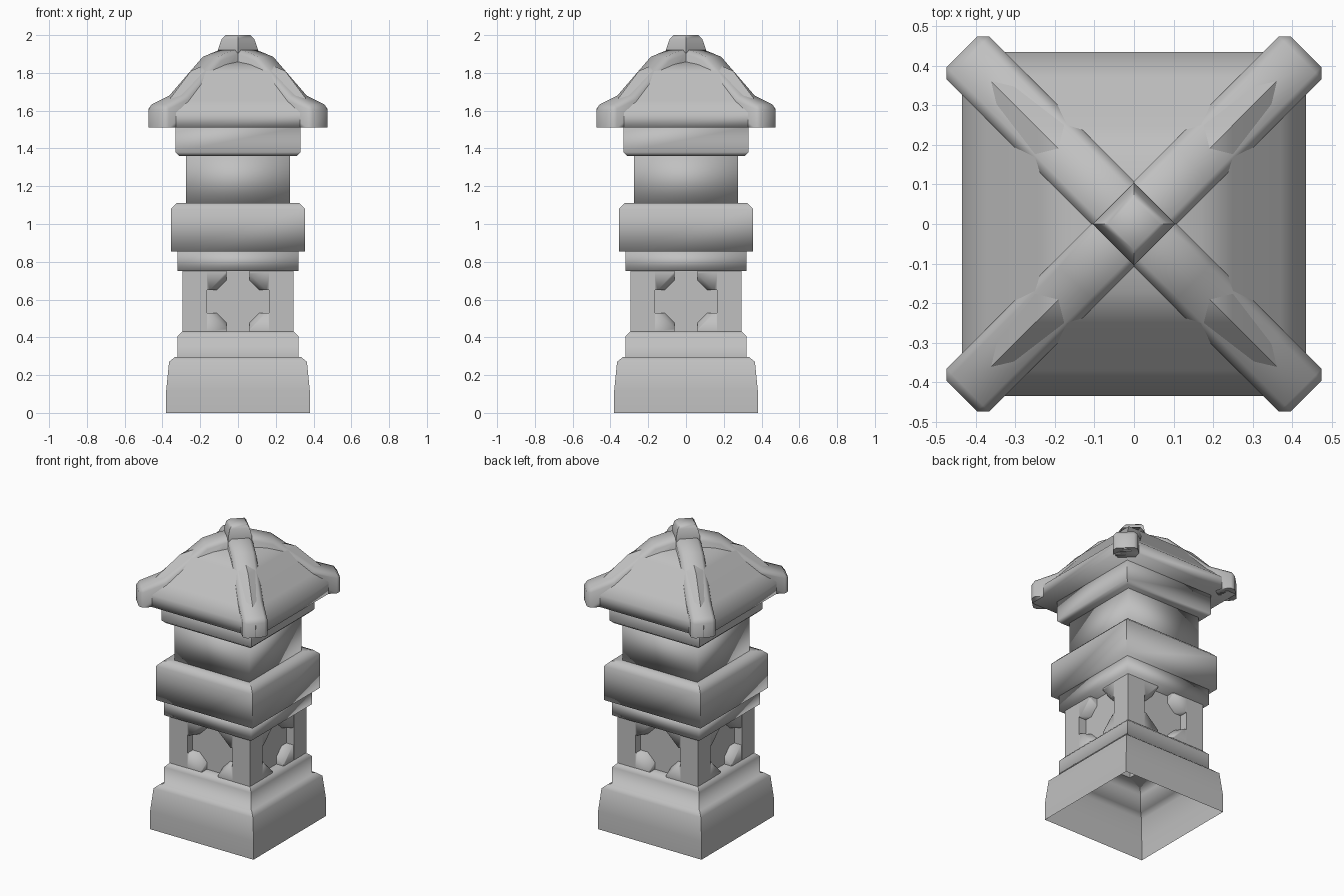
import bpy, bmesh, math
from mathutils import Matrix

cube = bpy.data.objects.get("Cube")
if cube:
    bpy.data.objects.remove(cube, do_unlink=True)

stone = bpy.data.materials.new("grey_stone")
stone.use_nodes = True
GREY = (0.53, 0.53, 0.53, 1)
stone.diffuse_color = GREY
stone.node_tree.nodes["Principled BSDF"].inputs["Base Color"].default_value = GREY


def finish(name, bm, limit=55, turn=0, sharp=()):
    """Smooth the faces, keep hard edges, link the object."""
    for f in bm.faces:
        f.smooth = True
    for e in bm.edges:
        if len(e.link_faces) == 2 and e.calc_face_angle() > math.radians(limit):
            e.smooth = False
    for e in sharp:
        e.smooth = False
    bm.transform(Matrix.Rotation(math.radians(turn), 4, "Z"))
    mesh = bpy.data.meshes.new(name)
    bm.to_mesh(mesh)
    bm.free()
    mesh.materials.append(stone)
    obj = bpy.data.objects.new(name, mesh)
    bpy.context.collection.objects.link(obj)
    return obj


def square_tier(name, profile, bottom=True, top=True, turn=0):
    """Stack square rings given as (half width, height)."""
    bm = bmesh.new()
    rings = [[bm.verts.new((sx * r, sy * r, z))
              for sx, sy in ((-1, -1), (1, -1), (1, 1), (-1, 1))]
             for r, z in profile]
    for a, b in zip(rings, rings[1:]):
        for i in range(4):
            j = (i + 1) % 4
            bm.faces.new((a[i], a[j], b[j], b[i]))
    if bottom:
        bm.faces.new(rings[0][::-1])
    if top:
        bm.faces.new(rings[-1])
    corners = [bm.edges.get((a[i], b[i]))
               for a, b in zip(rings, rings[1:]) for i in range(4)]
    return finish(name, bm, turn=turn, sharp=corners)


def loft(bm, front, back, y0, y1):
    """Join two x-z outlines lying at depths y0 and y1."""
    a = [bm.verts.new((x, y0, z)) for x, z in front]
    b = [bm.verts.new((x, y1, z)) for x, z in back]
    bm.faces.new(a)
    bm.faces.new(b[::-1])
    for i in range(len(a)):
        j = (i + 1) % len(a)
        bm.faces.new((a[j], a[i], b[i], b[j]))
    bmesh.ops.recalc_face_normals(bm, faces=bm.faces)


# Hollow foot, open underneath
square_tier("base", [(0.38, 0), (0.38, 0.12), (0.365, 0.27), (0.335, 0.295),
                     (0.32, 0.295), (0.32, 0.405), (0.295, 0.43), (0.24, 0.43)],
            bottom=False, top=False)

# Lantern chamber behind the openings
square_tier("chamber", [(0.24, 0.43), (0.24, 0.75)], bottom=False, top=False)

# Corner pillars of the chamber
for side in range(4):
    bm = bmesh.new()
    outline = [(0.165, 0.43), (0.295, 0.43), (0.295, 0.75), (0.165, 0.75)]
    loft(bm, outline, outline, -0.295, -0.165)
    finish(f"pillar_{side + 1}", bm, turn=90 * side)

# Chamfered brackets that make the cross-shaped openings
OUTER = [(0.17, 0.65), (0.15, 0.65), (0.06, 0.735), (0.06, 0.75), (0.17, 0.75)]
INNER = [(0.17, 0.65), (0.11, 0.65), (0.06, 0.70), (0.06, 0.75), (0.17, 0.75)]
MID = 0.59
for side in range(4):
    for sx in (-1, 1):
        for sz in (-1, 1):
            bm = bmesh.new()
            place = lambda pts: [(sx * x, MID + sz * (z - MID)) for x, z in pts]
            loft(bm, place(OUTER), place(INNER), -0.294, -0.235)
            level = "upper" if sz > 0 else "lower"
            hand = "left" if sx > 0 else "right"
            finish(f"bracket_{level}_{hand}_{side + 1}", bm, 70, 90 * side)

# Upper body
square_tier("collar", [(0.32, 0.75), (0.32, 0.855)])
square_tier("cornice", [(0.355, 0.855), (0.355, 1.08), (0.325, 1.11), (0.27, 1.11)])
square_tier("neck", [(0.275, 1.11), (0.275, 1.37)])
square_tier("eave_block", [(0.31, 1.36), (0.33, 1.38), (0.33, 1.515)])

# Flared roof
square_tier("roof", [(0.435, 1.51), (0.435, 1.59), (0.37, 1.65), (0.25, 1.81),
                     (0.17, 1.845), (0.1, 1.86), (0.02, 1.87)])

# Two crossing hip ridges
half_ridge = [(0.09, 1.92), (0.21, 1.885), (0.46, 1.68), (0.615, 1.625),
              (0.615, 1.51), (0.5, 1.51), (0.2, 1.7)]
ridge = half_ridge + [(-u, z) for u, z in reversed(half_ridge)]
for name, turn in (("ridge_a", 45), ("ridge_b", -45)):
    bm = bmesh.new()
    loft(bm, ridge, ridge, -0.076, 0.076)
    hard = [e for e in bm.edges
            if e.calc_face_angle() > 0.9 and max(v.co.z for v in e.verts) > 1.6]
    bmesh.ops.bevel(bm, geom=hard, offset=0.022, segments=1, affect="EDGES")
    finish(name, bm, 60, turn)

# Diamond finial
square_tier("finial", [(0.074, 1.86), (0.074, 1.925), (0.061, 1.98), (0.046, 2.0)], turn=45)
